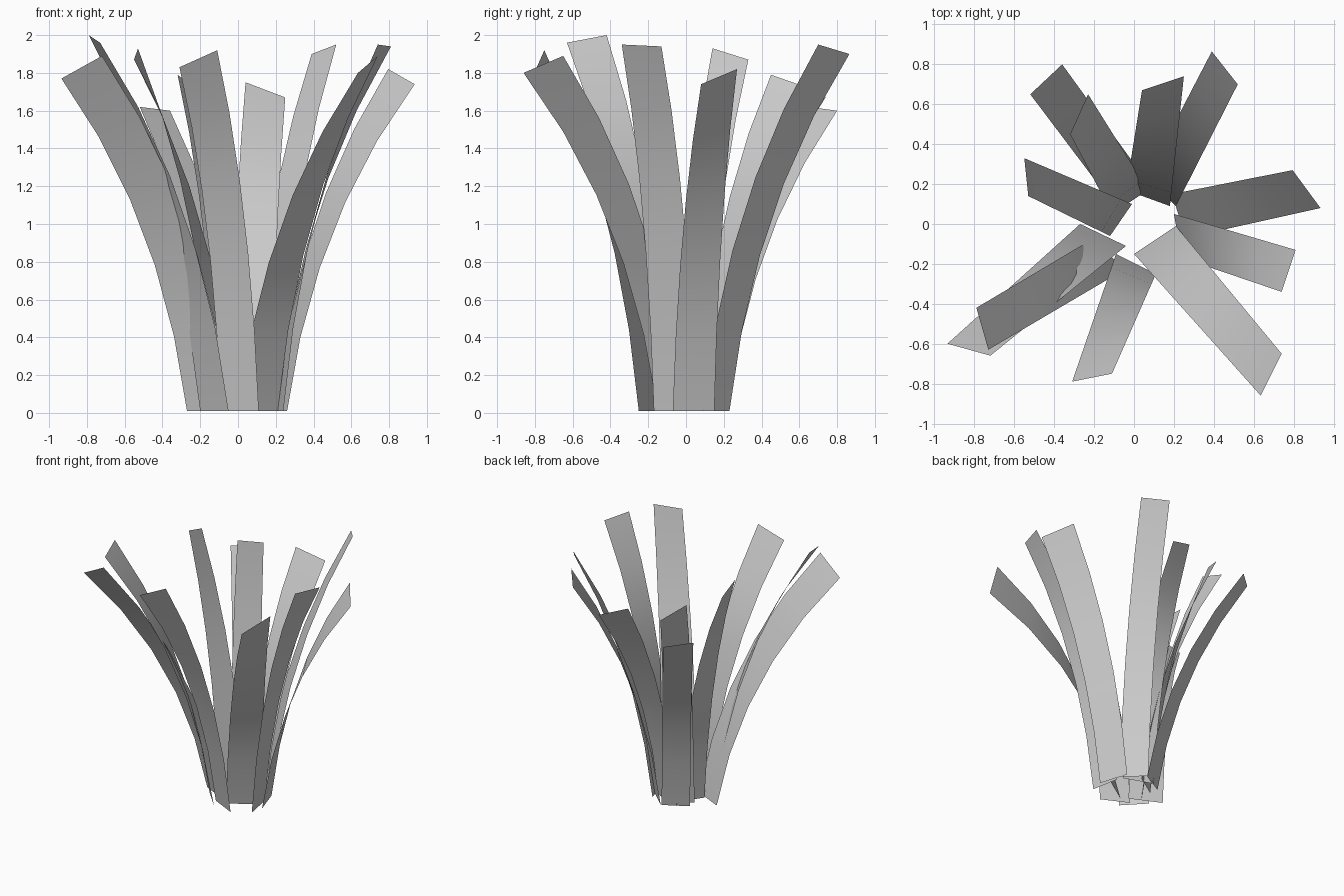
import bpy
import bmesh
from mathutils import Vector

default_cube = bpy.data.objects.get("Cube")
if default_cube:
    bpy.data.objects.remove(default_cube, do_unlink=True)

# One plain grey for every blade
grey = bpy.data.materials.new("light_grey")
grey.use_nodes = True
colour = (0.6, 0.6, 0.6, 1)
grey.diffuse_color = colour
grey.node_tree.nodes["Principled BSDF"].inputs["Base Color"].default_value = colour

SEGMENTS = 5
BASE_HEIGHT = 0.01


def edge_point(root, tip, t):
    """Point on a blade edge that rises steeply, then arches outward."""
    outward = t * (0.4 + 0.6 * t)
    upward = t * (1.16 - 0.16 * t)
    base = Vector((root[0], root[1], BASE_HEIGHT))
    end = Vector(tip)
    point = base.lerp(end, outward)
    point.z = base.z + (end.z - base.z) * upward
    return point


def make_blade(name, root_a, root_b, tip_a, tip_b):
    """Thin curved strip between two arching edges."""
    bm = bmesh.new()
    rows = []
    for step in range(SEGMENTS + 1):
        t = step / SEGMENTS
        rows.append((bm.verts.new(edge_point(root_a, tip_a, t)),
                     bm.verts.new(edge_point(root_b, tip_b, t))))
    for lower, upper in zip(rows, rows[1:]):
        bm.faces.new((lower[0], lower[1], upper[1], upper[0]))

    # Keep the upper side of the strip as its front side
    bm.normal_update()
    if sum(face.normal.z for face in bm.faces) < 0:
        bmesh.ops.reverse_faces(bm, faces=bm.faces[:])
    for face in bm.faces:
        face.smooth = True

    mesh = bpy.data.meshes.new(name)
    bm.to_mesh(mesh)
    bm.free()
    mesh.materials.append(grey)
    blade = bpy.data.objects.new(name, mesh)
    bpy.context.collection.objects.link(blade)
    return blade


# Each blade: two root corners on the ground, then the matching tip corners
make_blade("left_blade", (.19, .15), (.26, -.07), (.795, .27, 1.82), (.935, .08, 1.74))
make_blade("left_front_blade", (.2, .05), (.24, -.17), (.81, -.13, 1.94), (.74, -.34, 1.95))
make_blade("front_left_blade", (.21, -.01), (0, -.15), (.74, -.65, 1.89), (.635, -.86, 1.8))
make_blade("front_blade", (.11, -.25), (-.09, -.15), (-.11, -.75, 1.92), (-.31, -.79, 1.83))
make_blade("front_right_low_blade", (-.04, -.11), (-.27, 0), (-.72, -.66, 1.89), (-.935, -.6, 1.77))
make_blade("front_right_tall_blade", (-.05, -.23), (-.2, -.07), (-.73, -.63, 1.96), (-.79, -.42, 2))
make_blade("right_blade", (-.12, -.06), (-.01, .1), (-.53, .14, 1.93), (-.55, .33, 1.87))
make_blade("back_right_low_blade", (-.12, .12), (.06, .22), (-.52, .65, 1.62), (-.36, .8, 1.6))
make_blade("back_right_tall_blade", (-.11, .05), (.07, .17), (-.32, .45, 1.79), (-.23, .65, 1.72))
make_blade("back_blade", (-.04, .17), (.18, .09), (.04, .67, 1.75), (.25, .74, 1.67))
make_blade("back_left_blade", (.06, .23), (.21, .09), (.39, .865, 1.9), (.52, .7, 1.95))
